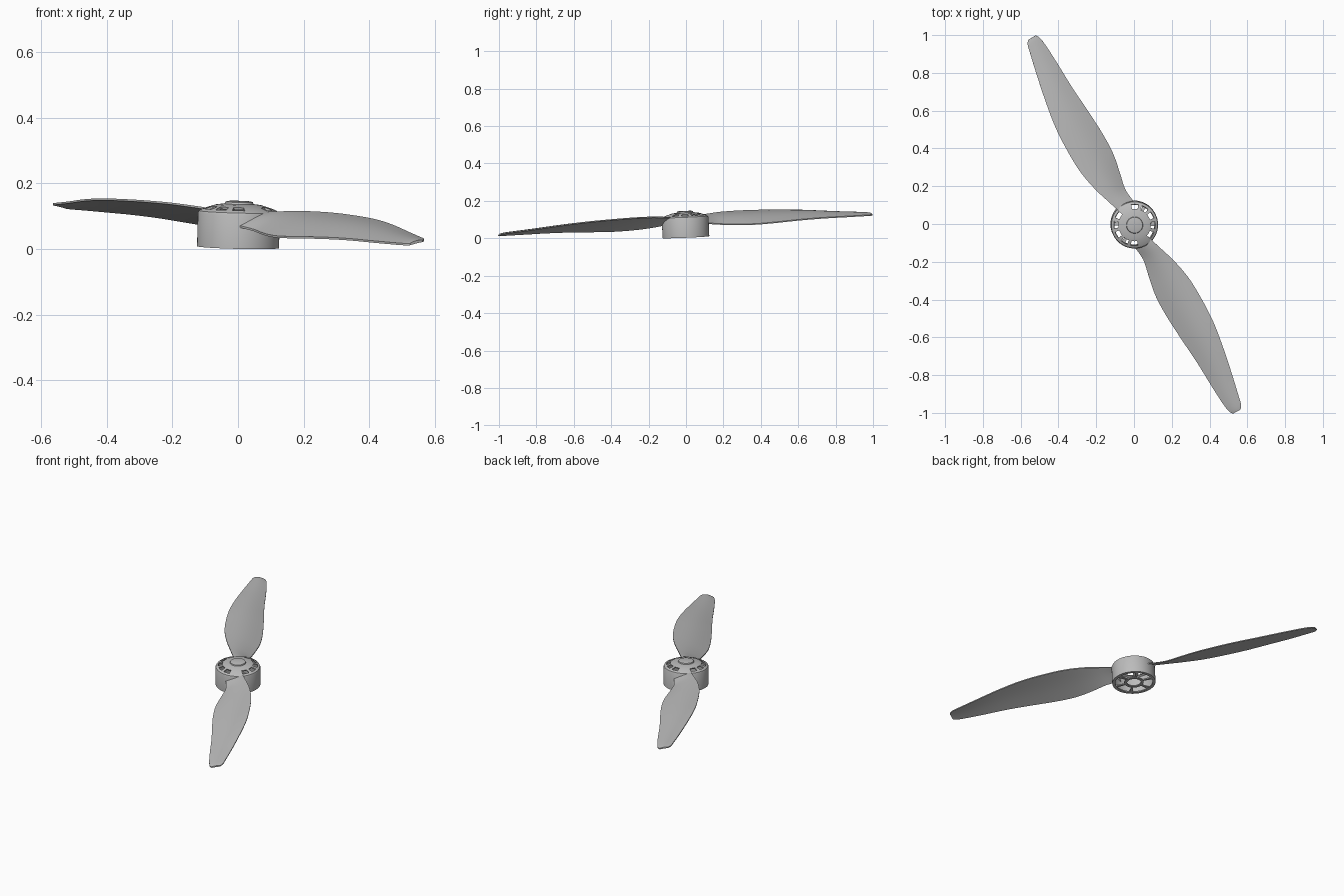
import bpy, bmesh, math
from mathutils import Matrix, Vector

cube = bpy.data.objects.get("Cube")
if cube:
    bpy.data.objects.remove(cube, do_unlink=True)

grey = bpy.data.materials.new("matte grey")
grey.use_nodes = True
colour = (0.5, 0.5, 0.5, 1)
grey.diffuse_color = colour
grey.node_tree.nodes["Principled BSDF"].inputs["Base Color"].default_value = colour

# The whole assembly is turned about z and leans slightly along the blades
heading = math.radians(119.3)
lean_axis = Vector((math.sin(heading), -math.cos(heading), 0))
pose = Matrix.Rotation(math.radians(2.8), 4, lean_axis) @ Matrix.Rotation(heading, 4, 'Z')


def finish(name, bm, matrix, thickness=0):
    mesh = bpy.data.meshes.new(name)
    bm.to_mesh(mesh)
    bm.free()
    obj = bpy.data.objects.new(name, mesh)
    bpy.context.collection.objects.link(obj)
    mesh.materials.append(grey)
    bpy.ops.object.select_all(action='DESELECT')
    obj.select_set(True)
    bpy.context.view_layer.objects.active = obj
    if thickness:
        shell = obj.modifiers.new("wall", 'SOLIDIFY')
        shell.thickness = thickness
        shell.offset = -1
        bpy.ops.object.modifier_apply(modifier=shell.name)
    bpy.ops.object.shade_smooth_by_angle(angle=math.radians(35))
    obj.matrix_world = matrix
    return obj


def revolve(profile, segments, is_open):
    """Spin (radius, height) points about z, leaving out faces where is_open(band, segment)."""
    bm = bmesh.new()
    rings = []
    for r, z in profile:
        angles = [math.tau * i / segments for i in range(segments)]
        rings.append([bm.verts.new((r * math.cos(a), r * math.sin(a), z)) for a in angles])
    for band, (low, high) in enumerate(zip(rings, rings[1:])):
        for i in range(segments):
            if not is_open(band, i):
                k = (i + 1) % segments
                bm.faces.new((low[i], low[k], high[k], high[i]))
    bmesh.ops.remove_doubles(bm, verts=bm.verts, dist=0.0002)
    return bm


# Hub: hollow bell with a spoked base, straight wall and slotted domed top
hub_profile = [(0.04, 0.006), (0.056, 0.006), (0.108, 0.006), (0.125, 0.006),
               (0.125, 0.108), (0.122, 0.115), (0.11, 0.122), (0.086, 0.13),
               (0.07, 0.135), (0.044, 0.138), (0.042, 0.144), (0.035, 0.146), (0, 0.146)]
BASE_BAND, SLOT_BAND = 1, 6


def hub_opening(band, i):
    if band == BASE_BAND:
        return (i + 1) % 12 > 1
    if band == SLOT_BAND:
        slot, step = divmod(i + 2, 6)
        return step < 4 and slot % 6 != 0      # no slots above the blade roots
    return False


finish("hub", revolve(hub_profile, 72, hub_opening), pose, 0.007)

# Blade stations: distance out, high edge offset, low edge offset, high edge z, low edge z
stations = [(.10, -.035, .06, .115, .075), (.13, -.045, .054, .118, .072),
            (.19, -.065, .05, .122, .066), (.27, -.09, .066, .126, .06),
            (.38, -.112, .086, .127, .057), (.5, -.118, .089, .125, .06),
            (.65, -.113, .08, .12, .066), (.8, -.091, .068, .11, .069),
            (.95, -.062, .062, .096, .069), (1.06, -.038, .055, .087, .069),
            (1.11, -.026, .047, .083, .069), (1.13, -.01, .034, .08, .07)]


def smooth_stations(points, steps):
    """Catmull-Rom interpolation through every station."""
    result = []
    last = len(points) - 1
    for i in range(last):
        quad = [points[max(i - 1, 0)], points[i], points[i + 1], points[min(i + 2, last)]]
        for s in range(steps):
            t = s / steps
            result.append([b + t / 2 * (c - a + t * (2 * a - 5 * b + 4 * c - d
                           + t * (3 * (b - c) + d - a))) for a, b, c, d in zip(*quad)])
    return result + [points[-1]]


def make_blade():
    bm = bmesh.new()
    chord = 10
    sections = []
    for u, v_high, v_low, z_high, z_low in smooth_stations(stations, 4):
        width = v_low - v_high
        section = []
        # Upper side runs from the high edge to the low edge, lower side runs back
        for side in (1, -1):
            for k in range(chord + 1):
                t = k / chord if side > 0 else 1 - k / chord
                bulge = math.sin(math.pi * t)
                z = z_high + (z_low - z_high) * t
                z += bulge * width * 0.045 + side * (0.003 + bulge * width * 0.028)
                section.append(bm.verts.new((u, -(v_high + width * t), z)))
        sections.append(section)
    count = len(sections[0])
    for inner, outer in zip(sections, sections[1:]):
        for k in range(count):
            n = (k + 1) % count
            bm.faces.new((inner[k], inner[n], outer[n], outer[k]))
    bm.faces.new(sections[0])
    bm.faces.new(sections[-1])
    bmesh.ops.recalc_face_normals(bm, faces=bm.faces)
    return bm


# Two matching blades on opposite sides of the hub
for name, turn in (("back_blade", 0), ("front_blade", math.pi)):
    spin = Matrix.Rotation(turn, 4, 'Z')
    finish(name, make_blade(), pose @ spin)
